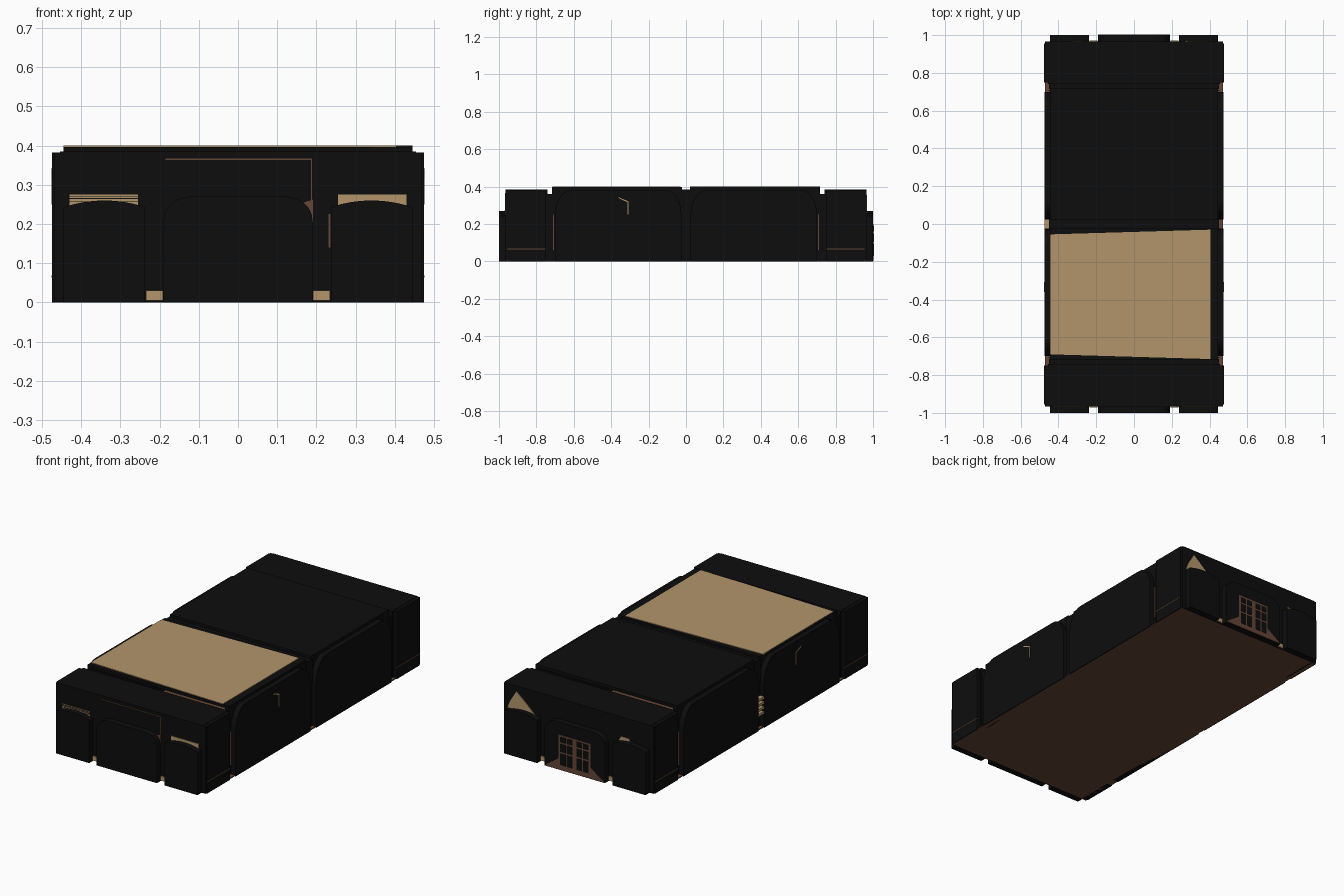
import bpy, bmesh, math

if "Cube" in bpy.data.objects:
    bpy.data.objects.remove(bpy.data.objects["Cube"])


def material(name, rgb):
    m = bpy.data.materials.new(name)
    m.diffuse_color = (*rgb, 1)
    m.use_nodes = True
    m.node_tree.nodes["Principled BSDF"].inputs["Base Color"].default_value = m.diffuse_color
    return m


BLACK = material("black wall", (0.004, 0.004, 0.004))
TAN = material("tan timber", (0.45, 0.30, 0.147))
BROWN = material("brown timber", (0.13, 0.06, 0.038))


def prism(name, profile, place, lo, hi, mat):
    """Extrude a 2D profile from lo to hi; place maps (u, v, depth) to xyz."""
    bm = bmesh.new()
    a = [bm.verts.new(place(u, v, lo)) for u, v in profile]
    b = [bm.verts.new(place(u, v, hi)) for u, v in profile]
    n = len(profile)
    bm.faces.new(a)
    bm.faces.new(b)
    for i in range(n):
        j = (i + 1) % n
        bm.faces.new((a[i], a[j], b[j], b[i]))
    bmesh.ops.recalc_face_normals(bm, faces=bm.faces)
    mesh = bpy.data.meshes.new(name)
    bm.to_mesh(mesh)
    bm.free()
    mesh.materials.append(mat)
    ob = bpy.data.objects.new(name, mesh)
    bpy.context.collection.objects.link(ob)
    return ob


def on_end(u, v, d):
    return (u, d, v)


def on_side(u, v, d):
    return (d, u, v)


def on_top(u, v, d):
    return (u, v, d)


def rect(u0, u1, v0, v1):
    return [(u0, v0), (u1, v0), (u1, v1), (u0, v1)]


def box(name, x0, x1, y0, y1, z0, z1, mat):
    return prism(name, rect(x0, x1, y0, y1), on_top, z0, z1, mat)


def rounded(u0, u1, top, ru, rv, n=8):
    """Panel profile with rounded upper corners."""
    pts = [(u0, 0), (u1, 0)]
    for i in range(n + 1):
        t = math.pi / 2 * i / n
        pts.append((u1 - ru + ru * math.cos(t), top - rv + rv * math.sin(t)))
    for i in range(n + 1):
        t = math.pi / 2 * (1 + i / n)
        pts.append((u0 + ru + ru * math.cos(t), top - rv + rv * math.sin(t)))
    return pts


def segmental(u0, u1, spring, rise, n=12):
    """Panel profile with a shallow curved top."""
    c, h = (u0 + u1) / 2, (u1 - u0) / 2
    tops = [1 - 2 * i / n for i in range(n + 1)]
    return [(u0, 0), (u1, 0)] + [(c + h * t, spring + rise * (1 - t * t)) for t in tops]


# floor
box("floor", -0.47, 0.47, -0.96, 0.96, 0.0, 0.006, BROWN)

# shell segments: y range, half width, height
segments = [("end_hall", 0.74, 0.965, 0.455, 0.385),
            ("joint", 0.715, 0.745, 0.45, 0.36),
            ("main_hall", 0.022, 0.717, 0.445, 0.397)]
for s in (-1, 1):
    for name, a, b, w, h in segments:
        y0, y1 = sorted((s * a, s * b))
        box(name + "_roof", -w, w, y0, y1, h - 0.015, h, BLACK)
        for t in (-1, 1):
            x0, x1 = sorted((t * (w - 0.025), t * w))
            box(name + "_wall", x0, x1, y0, y1, 0.001, h - 0.015, BLACK)
box("middle_joint_roof", -0.45, 0.45, -0.03, 0.03, 0.37, 0.385, BLACK)
for t in (-1, 1):
    x0, x1 = sorted((t * 0.425, t * 0.45))
    box("middle_joint_wall", x0, x1, -0.03, 0.03, 0.001, 0.37, BLACK)

# tan roof panel over the front hall
prism("roof_panel", [(-0.445, -0.69), (0.405, -0.715), (0.405, -0.03), (-0.445, -0.055)],
      on_top, 0.394, 0.4, TAN)
box("back_roof_cover", -0.445, 0.445, 0.022, 0.717, 0.394, 0.4, BLACK)

# side bays with large rounded arches, and end bays
for t in (-1, 1):
    for s in (-1, 1):
        x0, x1 = sorted((t * 0.44, t * 0.475))
        y0, y1 = sorted((s * 0.025, s * 0.70))
        prism("side_arch", rounded(y0, y1, 0.383, 0.09, 0.13), on_side, x0, x1, BLACK)
        y0, y1 = sorted((s * 0.75, s * 0.955))
        prism("corner_panel", rect(y0, y1, 0, 0.383), on_side, x0, x1, BLACK)
        # thin timber beading on the corner panels
        xa, xb = sorted((t * 0.47, t * 0.4765))
        box("base_beading", xa, xb, y0, y1, 0.064, 0.069, BROWN)
        ya, yb = sorted((s * 0.705, s * 0.71))
        xc, xd = sorted((t * 0.445, t * 0.4515))
        box("joint_beading", xc, xd, ya, yb, 0.06, 0.25, BROWN)

# end walls with three bays
for s in (-1, 1):
    y0, y1 = sorted((s * 0.935, s * 0.965))
    box("end_wall", -0.47, 0.47, y0, y1, 0.001, 0.383, BLACK)
    y0, y1 = sorted((s * 0.96, s * 1.0))
    for t in (-1, 1):
        u0, u1 = sorted((t * 0.237, t * 0.445))
        prism("end_side_bay", segmental(u0, u1, 0.243, 0.017), on_end, y0, y1, BLACK)
        # recessed ledge between the bays
        u0, u1 = sorted((t * 0.192, t * 0.235))
        box("bay_ledge", u0, u1, *sorted((s * 0.96, s * 0.972)), 0.005, 0.03, TAN)
    prism("end_centre_bay", rounded(-0.19, 0.19, 0.27, 0.07, 0.06), on_end, y0, y1, BLACK)

# front window strips above the side bays
for t in (-1, 1):
    u0, u1 = sorted((t * 0.255, t * 0.43))
    box("front_window", u0, u1, -0.968, -0.96, 0.235, 0.275, TAN)
for z in (0.256, 0.264, 0.27):
    box("window_louver", -0.43, -0.255, -0.97, -0.966, z, z + 0.002, BLACK)

# front timber trim
prism("front_spandrel", [(0.158, 0.252), (0.191, 0.205), (0.191, 0.262)],
      on_end, -0.968, -0.962, BROWN)
box("front_trim_top", -0.185, 0.188, -0.968, -0.962, 0.364, 0.367, BROWN)
box("front_trim_post", 0.186, 0.189, -0.968, -0.962, 0.26, 0.367, BROWN)
box("front_trim_slit", 0.231, 0.236, -0.968, -0.962, 0.14, 0.225, BROWN)

# back doorway: timber apron and double door with dark panes
prism("door_apron", [(-0.19, 0.003), (0.19, 0.003), (0.10, 0.065), (-0.10, 0.065)],
      on_end, 0.996, 1.002, BROWN)
box("double_door", -0.1, 0.1, 0.996, 1.002, 0.05, 0.2, BROWN)
for t in (-1, 1):
    for c in (0.03, 0.072):
        for z0, z1 in ((0.03, 0.095), (0.105, 0.15), (0.16, 0.19)):
            box("door_pane", t * c - 0.017, t * c + 0.017, 1.0, 1.004, z0, z1, BLACK)

# back gable windows
prism("back_gable", [(0.27, 0.25), (0.445, 0.25), (0.43, 0.29), (0.39, 0.355), (0.33, 0.305)],
      on_end, 0.962, 0.969, TAN)
prism("back_small_window", [(-0.33, 0.25), (-0.255, 0.25), (-0.27, 0.275), (-0.32, 0.275)],
      on_end, 0.962, 0.969, TAN)

# slender timber slits on the side arches
for t in (-1, 1):
    xa, xb = sorted((t * 0.472, t * 0.4765))
    prism("slit_cap", [(-0.36, 0.338), (-0.31, 0.315), (-0.31, 0.322), (-0.36, 0.343)],
          on_side, xa, xb, TAN)
    box("slit_post", xa, xb, -0.312, -0.308, 0.25, 0.32, TAN)

# louvred vent in the left middle joint
for i in range(4):
    z = 0.08 + 0.028 * i
    box("vent_slat", -0.474, -0.445, -0.024, 0.024, z, z + 0.014, TAN)
